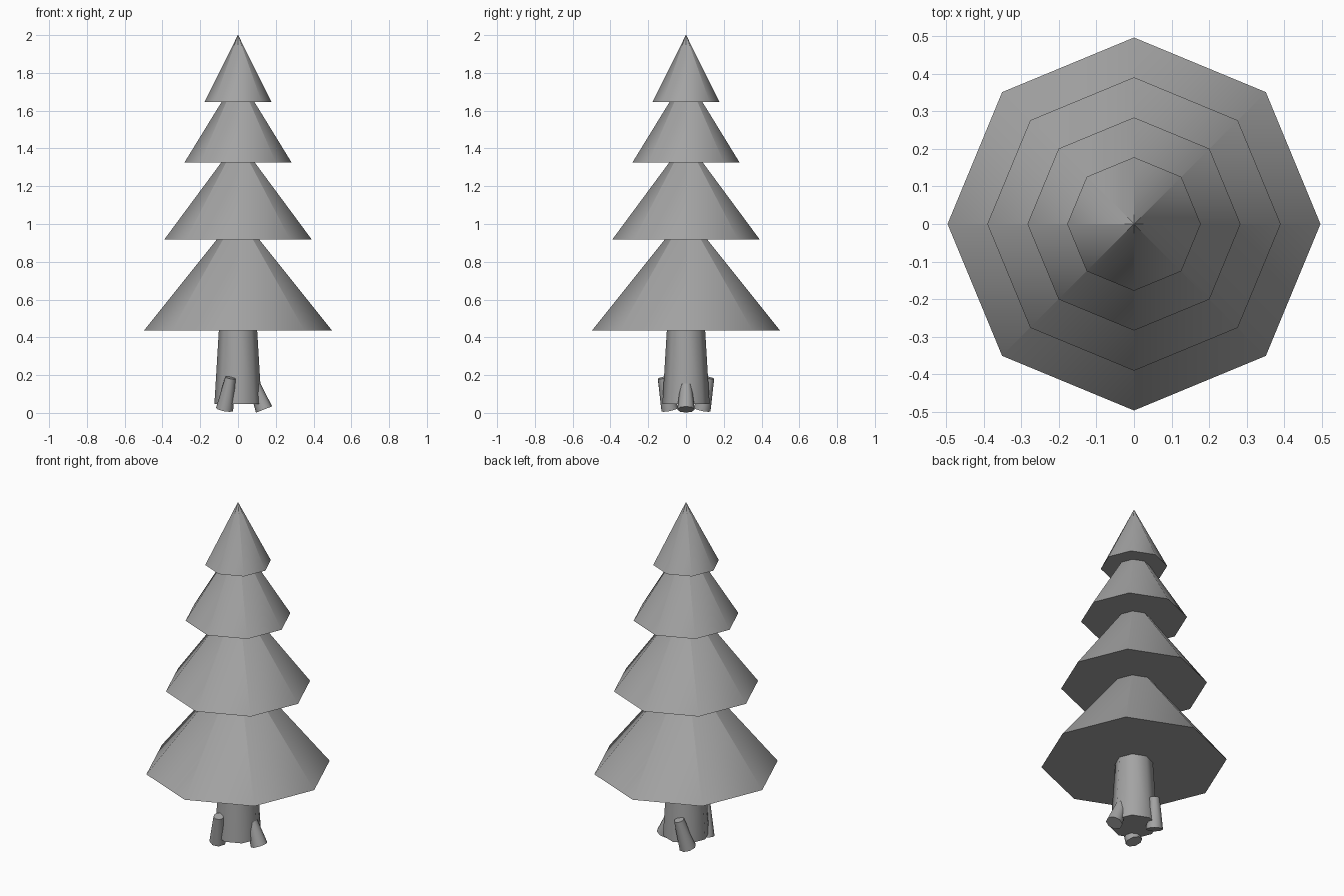
import bpy
import math
from mathutils import Vector

if "Cube" in bpy.data.objects:
    bpy.data.objects.remove(bpy.data.objects["Cube"])

SIDES = 8
grey = bpy.data.materials.new("dark_grey")
grey.diffuse_color = (0.37, 0.37, 0.37, 1)
grey.use_nodes = True
grey.node_tree.nodes["Principled BSDF"].inputs["Base Color"].default_value = grey.diffuse_color


def tapered(name, bottom, top, r_bottom, r_top):
    """Eight-sided cone or frustum running between two points."""
    bottom, top = Vector(bottom), Vector(top)
    axis = top - bottom
    bpy.ops.mesh.primitive_cone_add(vertices=SIDES, radius1=r_bottom, radius2=r_top,
                                    depth=axis.length)
    obj = bpy.context.object
    obj.name = name
    obj.location = (bottom + top) / 2
    if axis.xy.length > 1e-6:
        obj.rotation_euler = axis.to_track_quat('Z', 'Y').to_euler()
    obj.data.materials.append(grey)
    bpy.ops.object.shade_smooth_by_angle(angle=math.radians(48))
    return obj


# Foliage tiers: base height, apex height, radius (tiny flat tip keeps side shading clean)
tiers = [
    (0.437, 1.057, 0.497),
    (0.917, 1.444, 0.391),
    (1.325, 1.786, 0.284),
    (1.645, 2.0, 0.178),
]
for i, (z0, z1, r) in enumerate(tiers):
    tapered(f"foliage_tier_{i + 1}", (0, 0, z0), (0, 0, z1), r, 0.001)

# Trunk
tapered("trunk", (0, 0, 0.047), (0, 0, 0.46), 0.125, 0.1)

# Three stubby roots around the trunk foot
tapered("root_right", (0.138, 0, 0.018), (0.073, 0, 0.185), 0.046, 0.027)
for name, s in (("root_front", -1), ("root_back", 1)):
    tapered(name, (-0.071, s * 0.085, 0.018), (-0.04, s * 0.122, 0.186), 0.046, 0.028)
